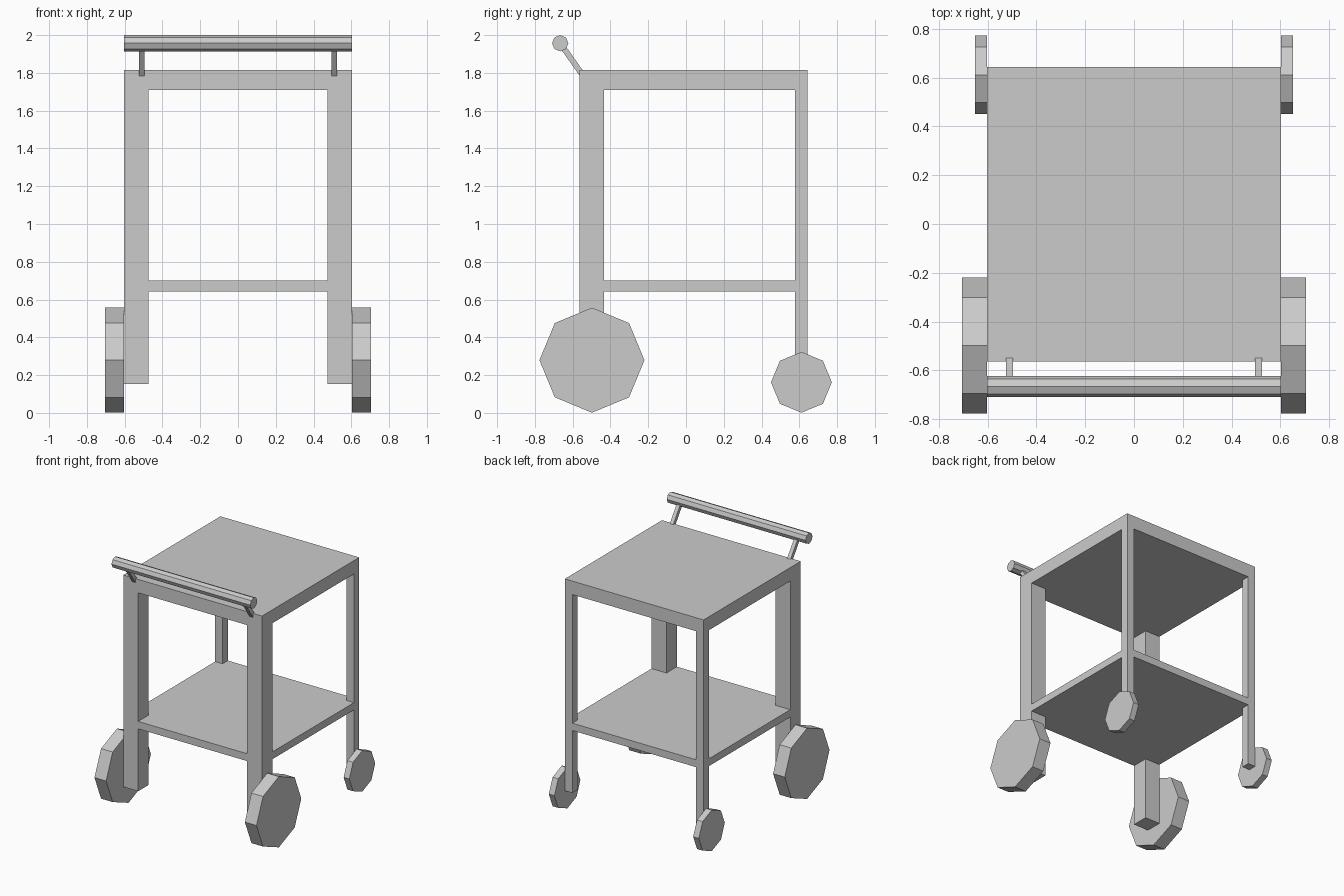
import bpy, bmesh, math
from mathutils import Vector

if "Cube" in bpy.data.objects:
    bpy.data.objects.remove(bpy.data.objects["Cube"])

W = 0.603                      # half width of the cart
Y0, Y1 = -0.563, 0.643         # front and back edges
FL, BL = 0.13, 0.065           # front and back leg thickness


def finish(name, bm):
    bmesh.ops.recalc_face_normals(bm, faces=bm.faces)
    me = bpy.data.meshes.new(name)
    bm.to_mesh(me)
    bm.free()
    ob = bpy.data.objects.new(name, me)
    bpy.context.collection.objects.link(ob)
    return ob


def prism(name, pts, z0, z1):
    """Extrude an xy outline from z0 to z1."""
    bm = bmesh.new()
    face = bm.faces.new([bm.verts.new((x, y, z0)) for x, y in pts])
    new = bmesh.ops.extrude_face_region(bm, geom=[face])["geom"]
    verts = [g for g in new if isinstance(g, bmesh.types.BMVert)]
    bmesh.ops.translate(bm, verts=verts, vec=(0, 0, z1 - z0))
    return finish(name, bm)


def rect(x0, x1, y0, y1):
    return [(x0, y0), (x1, y0), (x1, y1), (x0, y1)]


def octagon_rod(name, x0, x1, y, z, r):
    """Eight-sided cylinder along x, with a corner pointing up."""
    bm = bmesh.new()
    bmesh.ops.create_cone(bm, cap_ends=True, segments=8, radius1=r, radius2=r, depth=abs(x1 - x0))
    for v in bm.verts:
        a, b, c = v.co
        ang = math.atan2(b, a)
        ang = round(ang / (math.pi / 4)) * math.pi / 4
        v.co = ((x0 + x1) / 2 + c, y + r * math.cos(ang), z + r * math.sin(ang))
    return finish(name, bm)


# table top
prism("table_top", rect(-W, W, Y0, Y1), 1.71, 1.816)

# lower shelf, notched around the four legs
half = [(W - FL, Y0), (W - FL, Y0 + FL), (W, Y0 + FL),
        (W, Y1 - BL), (W - BL, Y1 - BL), (W - BL, Y1)]
prism("lower_shelf", half + [(-x, y) for x, y in reversed(half)], 0.642, 0.70)

for s, side in ((-1, "left"), (1, "right")):
    # legs
    prism("front_leg_" + side, rect(s * (W - FL), s * W, Y0, Y0 + FL), 0.152, 1.71)
    prism("back_leg_" + side, rect(s * (W - BL), s * W, Y1 - BL, Y1), 0.152, 1.71)
    # wheels
    octagon_rod("front_wheel_" + side, s * W, s * 0.704, -0.498, 0.279, 0.278)
    octagon_rod("back_wheel_" + side, s * W, s * 0.652, 0.611, 0.162, 0.161)
    # slanted handle brackets
    a, b = Vector((s * 0.51, -0.54, 1.778)), Vector((s * 0.51, -0.666, 1.957))
    ob = prism("handle_bracket_" + side, rect(-0.015, 0.015, -0.015, 0.015), 0, (b - a).length)
    ob.location = a
    ob.rotation_euler.x = math.atan2(a.y - b.y, b.z - a.z)

# push handle
octagon_rod("push_handle", -W, W, -0.666, 1.957, 0.043)
